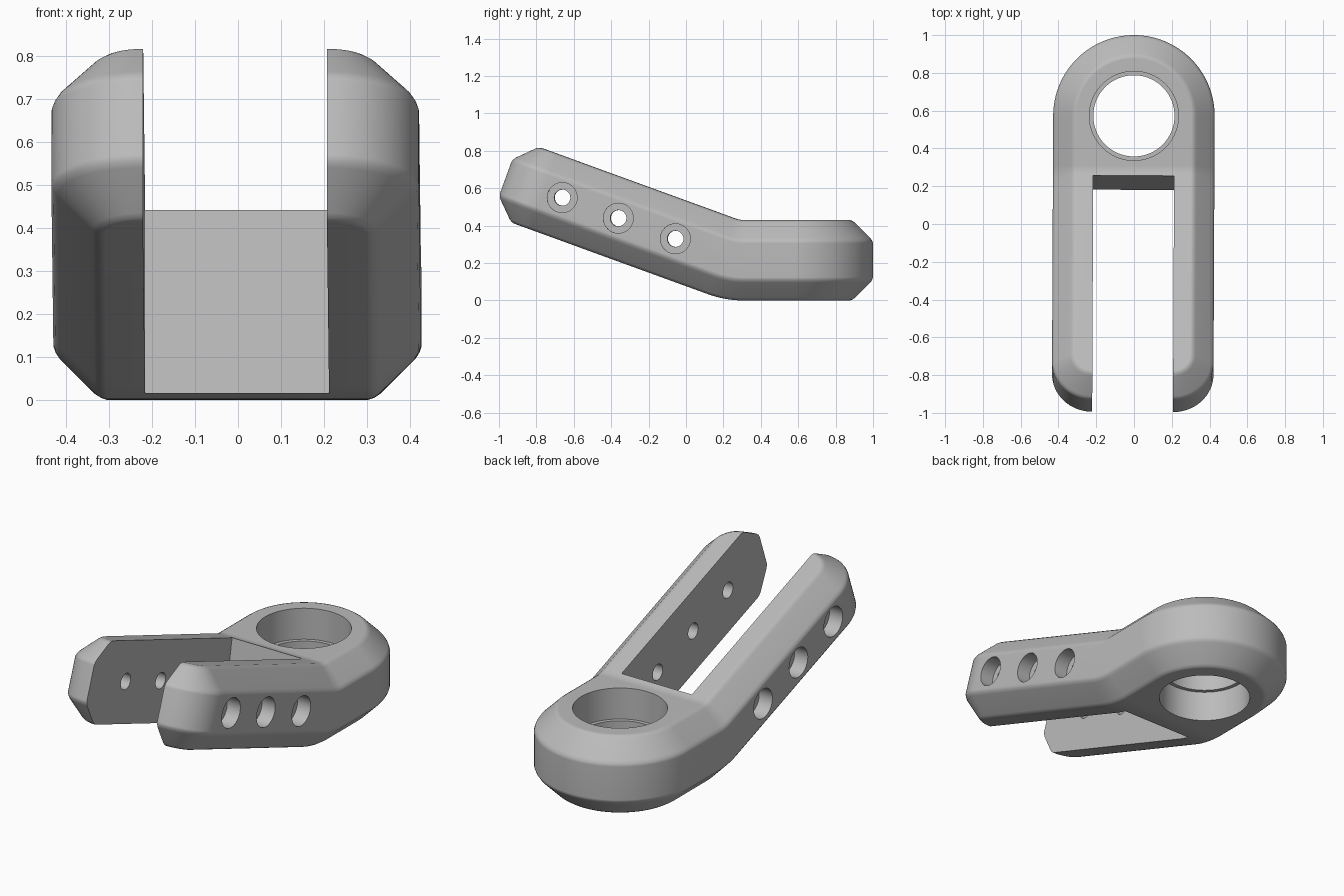
import bpy, bmesh, math
from mathutils import Vector

cube = bpy.data.objects.get("Cube")
if cube:
    bpy.data.objects.remove(cube, do_unlink=True)

HALF_W, THICK, CHAMFER = 0.4275, 0.43, 0.11
HUB_Y, FRONT_S, CORNER = 0.5725, -1.04, 0.212
BEND_START, BEND_LEN, BEND = 0.31, 0.12, math.radians(20)

grey = bpy.data.materials.new("plain grey")
grey.use_nodes = True
grey.diffuse_color = (0.5, 0.5, 0.5, 1)
grey.node_tree.nodes["Principled BSDF"].inputs["Base Color"].default_value = (0.5, 0.5, 0.5, 1)


def arc(cx, cy, r, a0, a1, n):
    angles = [math.radians(a0 + (a1 - a0) * i / n) for i in range(n + 1)]
    return [(cx + r * math.cos(a), cy + r * math.sin(a)) for a in angles]


def outline(inset):
    """Round hub end at the back, filleted corners at the front."""
    cx, cy = HALF_W - CORNER, FRONT_S + CORNER
    return (arc(0, HUB_Y, HALF_W - inset, 0, 180, 64)
            + arc(-cx, cy, CORNER - inset, 180, 270, 16)
            + arc(cx, cy, CORNER - inset, 270, 360, 16))


def bend(co):
    """Tilt everything in front of the hub upwards through a short arc."""
    run = BEND_START - co.y
    if run <= 0:
        return co
    radius = BEND_LEN / BEND
    phi = min(run, BEND_LEN) / radius
    extra = max(0, run - BEND_LEN)
    v = co.z - THICK / 2
    y = BEND_START - radius * math.sin(phi) - extra * math.cos(phi) + v * math.sin(phi)
    z = THICK / 2 + radius * (1 - math.cos(phi)) + extra * math.sin(phi) + v * math.cos(phi)
    return Vector((co.x, y, z))


# Chamfered body, lofted flat and then bent
c, k = CHAMFER, 0.014
lower = [(c + k, 0), (c, k * 0.35), (c - k, k), (k, c - k), (k * 0.35, c), (0, c + k)]
profile = lower + [(i, THICK - z) for i, z in reversed(lower)]
bm = bmesh.new()
rings = [[bm.verts.new((x, y, z)) for x, y in outline(i)] for i, z in profile]
n = len(rings[0])
for a, b in zip(rings, rings[1:]):
    for i in range(n):
        j = (i + 1) % n
        bm.faces.new((a[i], a[j], b[j], b[i]))
bm.faces.new(rings[-1])
bm.faces.new(rings[0][::-1])
for step in range(9):
    bmesh.ops.bisect_plane(bm, geom=bm.verts[:] + bm.edges[:] + bm.faces[:],
                           plane_co=(0, BEND_START - BEND_LEN * step / 8, 0),
                           plane_no=(0, 1, 0), dist=1e-5)
for vert in bm.verts:
    vert.co = bend(vert.co)
bmesh.ops.recalc_face_normals(bm, faces=bm.faces[:])
mesh = bpy.data.meshes.new("bracket_body")
bm.to_mesh(mesh)
bm.free()
body = bpy.data.objects.new("bracket_body", mesh)
bpy.context.collection.objects.link(body)
mesh.materials.append(grey)


def cut(cutter):
    cutter.hide_render = True
    mod = body.modifiers.new("cut", 'BOOLEAN')
    mod.operation, mod.solver, mod.object = 'DIFFERENCE', 'EXACT', cutter
    bpy.ops.object.select_all(action='DESELECT')
    body.select_set(True)
    bpy.context.view_layer.objects.active = body
    bpy.ops.object.modifier_apply(modifier=mod.name)
    bpy.data.objects.remove(cutter, do_unlink=True)


def drill(center, radius, depth, along_x=False, sides=64):
    bpy.ops.mesh.primitive_cylinder_add(
        vertices=sides, radius=radius, depth=depth, location=center,
        rotation=(0, math.pi / 2 if along_x else 0, 0))
    cut(bpy.context.object)


# Slot between the two arms, its end wall leaning with the bend
tilt = math.radians(-10)
wall = Vector((0, 0.218, 0.225))
reach = Vector((0, -math.cos(tilt), -math.sin(tilt)))
bpy.ops.mesh.primitive_cube_add(size=1, location=wall + reach, rotation=(tilt, 0, 0))
slot = bpy.context.object
slot.scale = (0.428, 2, 3)
cut(slot)

# Hub bore with a thin lip left at mid height
drill((0, HUB_Y, THICK / 2), 0.215, 1, sides=96)
drill((0, HUB_Y, 0.76), 0.236, 1, sides=96)
drill((0, HUB_Y, -0.33), 0.236, 1, sides=96)

# Cross holes through both arms, counterbored from outside
for y, z in ((-0.66, 0.55), (-0.36, 0.44), (-0.055, 0.33)):
    drill((0, y, z), 0.043, 2, True, 40)
    for side in (-1, 1):
        drill((side * (HALF_W + 0.12), y, z), 0.08, 0.4, True, 48)

# Slight yaw and centring
body.rotation_euler.z = -0.0045
body.location.x = -0.003
bpy.ops.object.select_all(action='DESELECT')
body.select_set(True)
bpy.context.view_layer.objects.active = body
bpy.ops.object.transform_apply(location=True, rotation=True, scale=True)
bpy.ops.object.shade_smooth_by_angle(angle=math.radians(32))
shading = body.modifiers.new("even shading", 'WEIGHTED_NORMAL')
shading.keep_sharp = True
